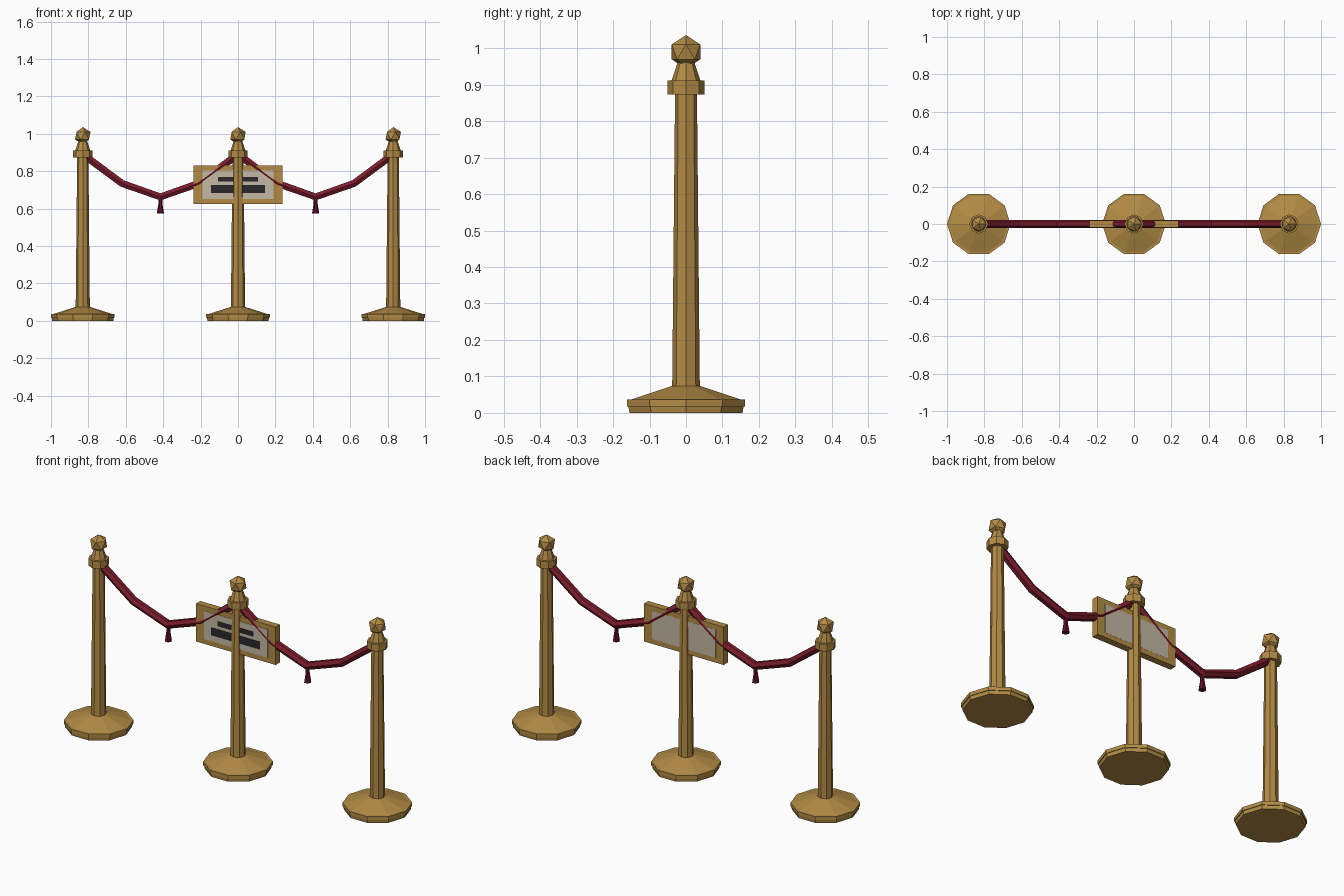
import bpy, bmesh, math
from mathutils import Vector

cube = bpy.data.objects.get("Cube")
if cube:
    bpy.data.objects.remove(cube, do_unlink=True)


def material(name, rgb):
    m = bpy.data.materials.new(name)
    m.use_nodes = True
    m.diffuse_color = (*rgb, 1)
    m.node_tree.nodes["Principled BSDF"].inputs["Base Color"].default_value = (*rgb, 1)
    return m


BRASS = material("brass", (0.45, 0.26, 0.06))
ROPE = material("red_velvet", (0.20, 0.012, 0.025))
TASSEL = material("dark_crimson", (0.12, 0.004, 0.022))
CREAM = material("cream_card", (0.55, 0.48, 0.37))
BLACK = material("black_ink", (0.022, 0.022, 0.025))


def finish(name, bm, mat, location=(0, 0, 0)):
    bmesh.ops.recalc_face_normals(bm, faces=bm.faces)
    mesh = bpy.data.meshes.new(name)
    bm.to_mesh(mesh)
    bm.free()
    mesh.materials.append(mat)
    obj = bpy.data.objects.new(name, mesh)
    obj.location = location
    bpy.context.collection.objects.link(obj)
    return obj


def loft(name, rings, mat, location=(0, 0, 0)):
    """Skin a list of equal rings of points and cap both ends."""
    bm = bmesh.new()
    loops = [[bm.verts.new(p) for p in ring] for ring in rings]
    n = len(loops[0])
    for a, b in zip(loops, loops[1:]):
        for i in range(n):
            j = (i + 1) % n
            bm.faces.new((a[i], a[j], b[j], b[i]))
    bm.faces.new(loops[0])
    bm.faces.new(loops[-1])
    return finish(name, bm, mat, location)


def lathe(name, profile, sides, mat, x):
    angles = [math.tau * i / sides for i in range(sides)]
    rings = [[(r * math.cos(a), r * math.sin(a), z) for a in angles] for r, z in profile]
    return loft(name, rings, mat, (x, 0, 0))


def box(name, size, centre, mat):
    bm = bmesh.new()
    bmesh.ops.create_cube(bm, size=1)
    bmesh.ops.scale(bm, vec=size, verts=bm.verts)
    return finish(name, bm, mat, centre)


# Posts: stepped base, tapered pole, collar, neck and faceted ball
SPACING = 0.83
for side, x in (("right", -SPACING), ("middle", 0), ("left", SPACING)):
    lathe(side + "_base", [(0.163, 0), (0.166, 0.018), (0.17, 0.018), (0.17, 0.037),
                           (0.157, 0.037), (0.04, 0.074)], 10, BRASS, x)
    lathe(side + "_pole", [(0.038, 0.06), (0.03, 0.88)], 8, BRASS, x)
    lathe(side + "_collar", [(0.051, 0.873), (0.051, 0.912)], 8, BRASS, x)
    lathe(side + "_neck", [(0.04, 0.91), (0.022, 0.965)], 8, BRASS, x)
    ball = bmesh.new()
    bmesh.ops.create_icosphere(ball, subdivisions=1, radius=0.046)
    finish(side + "_ball", ball, BRASS, (x, 0, 0.99))


# Sagging ropes, six sided, each with a tassel at the lowest point
def rope(name, points, radius, mat):
    pts = [Vector((x, 0, z)) for x, z in points]
    rings = []
    for i, p in enumerate(pts):
        along = (pts[min(i + 1, len(pts) - 1)] - pts[max(i - 1, 0)]).normalized()
        up = Vector((-along.z, 0, along.x))
        rings.append([p + radius * (math.cos(a) * Vector((0, 1, 0)) + math.sin(a) * up)
                      for a in (math.tau * k / 6 for k in range(6))])
    loft(name, rings, mat)


for side, s in (("right", -1), ("left", 1)):
    mid = s * SPACING / 2
    sag = [(-0.39, 0.872), (-0.205, 0.735), (0, 0.663), (0.205, 0.735), (0.39, 0.872)]
    rope(side + "_rope", [(mid + dx, z) for dx, z in sag], 0.022, ROPE)
    lathe(side + "_tassel", [(0.019, 0.575), (0.011, 0.625), (0.011, 0.66)], 6, TASSEL, mid)

# Sign on the middle post: frame, card on both sides, printed bars on the front
SIGN_Z = 0.728
box("sign_frame", (0.474, 0.036, 0.204), (0, 0, SIGN_Z), BRASS)
box("sign_card_front", (0.38, 0.002, 0.152), (0, -0.0185, SIGN_Z), CREAM)
box("sign_card_back", (0.38, 0.001, 0.152), (0, 0.018, SIGN_Z), CREAM)
box("upper_bar", (0.214, 0.002, 0.026), (0, -0.02, 0.757), BLACK)
box("lower_bar", (0.29, 0.002, 0.042), (0, -0.02, 0.706), BLACK)
